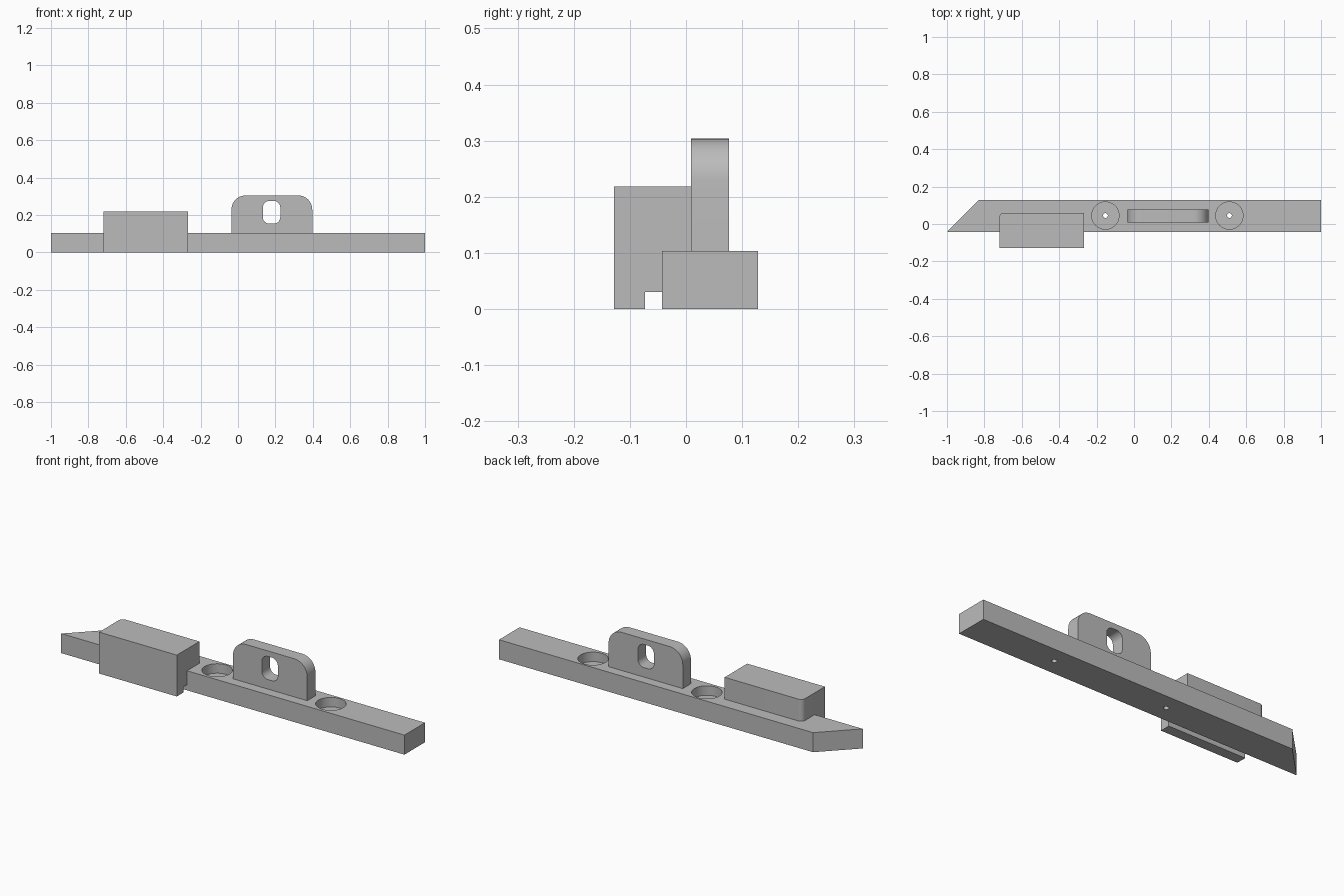
import bpy, bmesh
from math import sin, cos, pi, radians
from mathutils import Vector

cube = bpy.data.objects.get("Cube")
if cube:
    bpy.data.objects.remove(cube, do_unlink=True)

grey = bpy.data.materials.new("plain_grey")
grey.use_nodes = True
grey.diffuse_color = (0.5, 0.5, 0.5, 1)
grey.node_tree.nodes["Principled BSDF"].inputs["Base Color"].default_value = (0.5, 0.5, 0.5, 1)


def prism(name, outline, axis, start, end):
    """Extrude a 2D outline along the given axis from start to end."""
    def place(p, t):
        u, v = p
        return {"x": (t, u, v), "y": (u, t, v), "z": (u, v, t)}[axis]
    bm = bmesh.new()
    base = bm.faces.new([bm.verts.new(place(p, start)) for p in outline])
    made = bmesh.ops.extrude_face_region(bm, geom=[base])["geom"]
    shift = Vector(place((0, 0), end - start))
    bmesh.ops.translate(bm, vec=shift, verts=[g for g in made if isinstance(g, bmesh.types.BMVert)])
    bmesh.ops.recalc_face_normals(bm, faces=bm.faces)
    mesh = bpy.data.meshes.new(name)
    bm.to_mesh(mesh)
    bm.free()
    mesh.materials.append(grey)
    obj = bpy.data.objects.new(name, mesh)
    bpy.context.collection.objects.link(obj)
    return obj


def rounded(x0, x1, y0, y1, radii, steps=10):
    """Rectangle outline; radii start at lower left and run anticlockwise."""
    corners = [(x0, y0, 1, 1), (x1, y0, -1, 1), (x1, y1, -1, -1), (x0, y1, 1, -1)]
    points = []
    for i, ((x, y, sx, sy), r) in enumerate(zip(corners, radii)):
        if r == 0:
            points.append((x, y))
            continue
        for k in range(steps + 1):
            a = pi + (i + k / steps) * pi / 2
            points.append((x + sx * r + r * cos(a), y + sy * r + r * sin(a)))
    return points


def circle(x, y, r, n=48):
    return [(x + r * cos(2 * pi * k / n), y + r * sin(2 * pi * k / n)) for k in range(n)]


def combine(obj, other, operation):
    """Apply a boolean and discard the helper object."""
    other.hide_render = True
    mod = obj.modifiers.new("combine", "BOOLEAN")
    mod.object, mod.operation, mod.solver = other, operation, "EXACT"
    bpy.context.view_layer.update()
    graph = bpy.context.evaluated_depsgraph_get()
    result = bpy.data.meshes.new_from_object(obj.evaluated_get(graph))
    obj.modifiers.clear()
    obj.data = result
    bpy.data.objects.remove(other, do_unlink=True)


# Long bar with one mitred end
BAR_TOP, FRONT, BACK = 0.103, -0.043, 0.128
bar = prism("bar", [(-1, FRONT), (1, FRONT), (1, BACK), (-0.83, BACK)], "z", 0, BAR_TOP)

# Counterbored screw holes
for x in (-0.153, 0.51):
    combine(bar, prism("counterbore", circle(x, 0.045, 0.073), "z", 0.053, 0.2), "DIFFERENCE")
    combine(bar, prism("screw_hole", circle(x, 0.045, 0.013, 24), "z", -0.1, 0.1), "DIFFERENCE")

# Offset block with a rounded back corner, a groove separating its lip from the bar
block = prism("block", rounded(-0.72, -0.267, -0.128, 0.06, (0, 0, 0, 0.025)), "z", 0, 0.218)
groove = [(-0.073, -0.1), (0.2, -0.1), (0.2, BAR_TOP), (FRONT, BAR_TOP), (FRONT, 0.03), (-0.073, 0.03)]
combine(block, prism("groove", groove, "x", -0.9, -0.1), "DIFFERENCE")

# Upright tab with a rounded slot
tab = prism("tab", rounded(-0.035, 0.397, BAR_TOP, 0.304, (0, 0, 0.075, 0.075)), "y", 0.009, 0.077)
slot = rounded(0.133, 0.226, 0.153, 0.275, (0.035,) * 4)
combine(tab, prism("slot", slot, "y", -0.1, 0.2), "DIFFERENCE")

# Smooth the curved walls, keep the edges crisp
bpy.ops.object.select_all(action="DESELECT")
for obj in (bar, block, tab):
    obj.select_set(True)
bpy.context.view_layer.objects.active = bar
bpy.ops.object.shade_smooth_by_angle(angle=radians(30))
